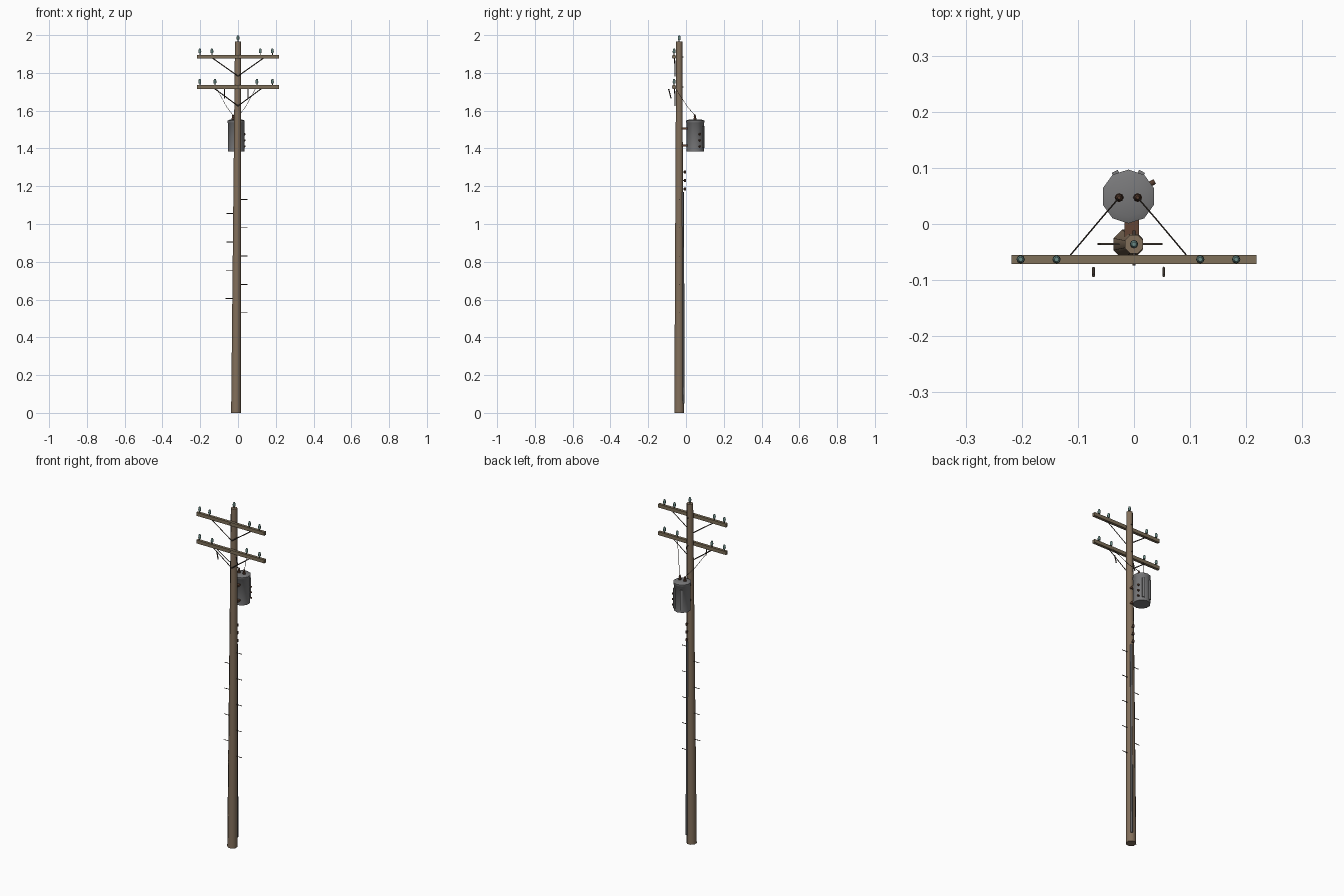
import bpy, bmesh, math
from mathutils import Vector

if "Cube" in bpy.data.objects:
    bpy.data.objects.remove(bpy.data.objects["Cube"])


def mat(name, rgb):
    m = bpy.data.materials.new(name)
    m.diffuse_color = (*rgb, 1)
    m.use_nodes = True
    m.node_tree.nodes["Principled BSDF"].inputs["Base Color"].default_value = m.diffuse_color
    return m


WOOD = mat("weathered wood", (0.225, 0.16, 0.105))
ARM = mat("crossarm wood", (0.21, 0.16, 0.10))
STEEL = mat("dark steel", (0.06, 0.045, 0.035))
RUST = mat("rusty bracket", (0.125, 0.06, 0.035))
GREY = mat("tank grey", (0.19, 0.19, 0.195))
GLASS = mat("teal glass", (0.15, 0.27, 0.25))
PIPE = mat("conduit grey", (0.12, 0.12, 0.125))
CERAMIC = mat("brown ceramic", (0.09, 0.045, 0.028))


def finish(name, bm, material, angle=50):
    bmesh.ops.recalc_face_normals(bm, faces=bm.faces)
    me = bpy.data.meshes.new(name)
    bm.to_mesh(me)
    bm.free()
    me.materials.append(material)
    ob = bpy.data.objects.new(name, me)
    bpy.context.collection.objects.link(ob)
    # Rounded sides smooth, corners sharp
    me.shade_smooth()
    me.set_sharp_from_angle(angle=math.radians(angle))
    return ob


def loft(name, rings, sides, material, turn=0.0):
    """Capped stack of horizontal rings (x, y, z, radius)."""
    bm = bmesh.new()
    loops = []
    for x, y, z, r in rings:
        loops.append([bm.verts.new((x + r * math.cos(turn + i * math.tau / sides),
                                    y + r * math.sin(turn + i * math.tau / sides), z))
                      for i in range(sides)])
    for a, b in zip(loops, loops[1:]):
        for i in range(sides):
            j = (i + 1) % sides
            bm.faces.new((a[i], a[j], b[j], b[i]))
    bm.faces.new(loops[0])
    bm.faces.new(loops[-1])
    return finish(name, bm, material)


def box(name, center, size, material, turn=0.0):
    bm = bmesh.new()
    bmesh.ops.create_cube(bm, size=1)
    bmesh.ops.scale(bm, vec=size, verts=bm.verts)
    ob = finish(name, bm, material)
    ob.location = center
    ob.rotation_euler.z = turn
    return ob


def rod(name, a, b, r, material, sides=6):
    a, b = Vector(a), Vector(b)
    bm = bmesh.new()
    bmesh.ops.create_cone(bm, cap_ends=True, segments=sides, radius1=r, radius2=r,
                          depth=(b - a).length)
    ob = finish(name, bm, material, 65)
    ob.location = (a + b) / 2
    ob.rotation_euler = (b - a).to_track_quat('Z', 'Y').to_euler()
    return ob


def insulator(x, y, z):
    rod("insulator_pin", (x, y, z), (x, y, z + 0.013), 0.0025, STEEL)
    loft("glass_insulator", [(x, y, z + 0.010, 0.0065), (x, y, z + 0.018, 0.0075),
                             (x, y, z + 0.028, 0.0065), (x, y, z + 0.034, 0.004)],
         8, GLASS)


PY = -0.036  # pole centre in y


def pole_x(z):
    return -0.0105 + 0.0105 * z / 1.965


def pole_r(z):
    return 0.028 - 0.0105 * z / 1.965


# Leaning, tapered pole
loft("pole", [(pole_x(z), PY, z, pole_r(z)) for z in (0, 0.5, 1.0, 1.5, 1.965)],
     8, WOOD, math.pi / 8)
insulator(0, PY, 1.965)

# Crossarms with braces, insulators and through bolts
AY = -0.063
for label, z, inner, brace_x, drop in (("upper", 1.885, (-0.138, 0.118), 0.136, 1.783),
                                       ("lower", 1.725, (-0.122, 0.10), 0.127, 1.625)):
    box(label + "_crossarm", (0, AY, z), (0.436, 0.016, 0.02), ARM)
    for x in (-0.202, *inner, 0.182):
        insulator(x, AY, z + 0.009)
    for s in (-1, 1):
        rod(label + "_brace", (s * brace_x, -0.060, z - 0.006), (0, -0.058, drop),
            0.0028, STEEL, 4)
    rod(label + "_bolt", (0, -0.074, z), (0, -0.012, z), 0.003, STEEL)

# Fuse cutouts hanging in front of the lower arm
for x in (-0.072, 0.053):
    rod("fuse_cutout", (x, -0.092, 1.715), (x, -0.079, 1.665), 0.003, STEEL)

# Transformer tank with a slightly wider lid
TX, TY = -0.010, 0.049
loft("transformer_tank", [(TX, TY, 1.385, 0.046), (TX, TY, 1.535, 0.046),
                          (TX, TY, 1.537, 0.048), (TX, TY, 1.547, 0.048),
                          (TX, TY, 1.552, 0.036)], 10, GREY, math.pi / 10)
for s in (-1, 1):
    a = math.pi / 2 + s * 0.5
    box("cooling_fin", (TX + 0.046 * math.cos(a), TY + 0.046 * math.sin(a), 1.46),
        (0.012, 0.01, 0.115), GREY, a - math.pi / 2)

# Side terminals
d = Vector((math.cos(0.52), math.sin(0.52), 0))
for z in (1.475, 1.443, 1.411):
    c = Vector((TX, TY, z))
    rod("side_terminal", c + d * 0.04, c + d * 0.054, 0.0055, CERAMIC)

# Bushings and drop wires up to the lower arm
for s in (-1, 1):
    x = TX + s * 0.0165
    loft("bushing", [(x, 0.047, 1.548, 0.008), (x, 0.047, 1.56, 0.008),
                     (x, 0.047, 1.562, 0.005), (x, 0.047, 1.568, 0.0065),
                     (x, 0.047, 1.58, 0.003)], 8, CERAMIC)
    pts = [(x, 0.047, 1.576), (TX + s * 0.05, 0.008, 1.62), (TX + s * 0.103, -0.055, 1.717)]
    for a, b in zip(pts, pts[1:]):
        rod("drop_wire", a, b, 0.0013, STEEL, 4)

# Mounting brackets
for z in (1.505, 1.415):
    box("tank_bracket", (-0.004, -0.006, z), (0.026, 0.034, 0.010), RUST)

# Alternating climbing pegs
for i in range(9):
    z = 1.13 - 0.075 * i
    s = 1 if i % 2 == 0 else -1
    x = pole_x(z)
    rod("climbing_peg", (x + s * 0.012, PY, z), (x + s * (pole_r(z) + 0.033), PY, z),
        0.002, STEEL)

# Service spools and conduit on the back of the pole
for z in (1.275, 1.23, 1.185):
    rod("spool_pin", (0, -0.02, z), (0, -0.007, z), 0.003, STEEL)
    rod("service_spool", (0, -0.005, z - 0.007), (0, -0.005, z + 0.007), 0.0055, CERAMIC, 8)
rod("conduit", (0.004, -0.013, 0.05), (0.004, -0.017, 1.17), 0.006, PIPE, 6)
